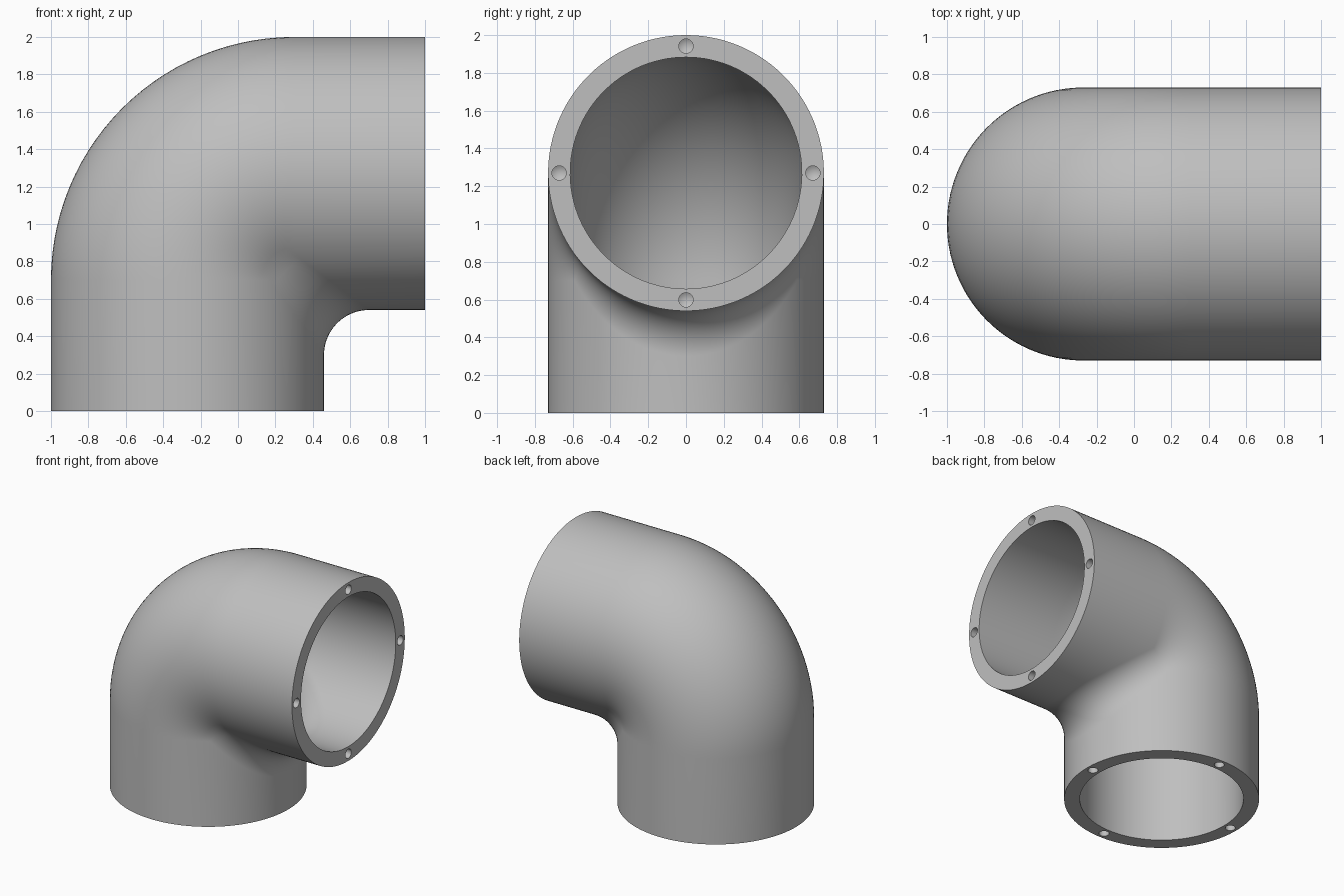
import bpy, bmesh
from math import pi, sin, cos, acos, radians
from mathutils import Vector, Matrix

cube = bpy.data.objects.get("Cube")
if cube:
    bpy.data.objects.remove(cube)

OUTER, INNER = 0.73, 0.613        # pipe radii
AXIS_X, AXIS_Z = -0.27, 1.27      # vertical and horizontal pipe axes
BEND = 0.57                       # centreline bend radius
PIVOT = Vector((AXIS_X + BEND, 0, AXIS_Z - BEND))
FILLET_PATH = 0.97                # pipe radius plus fillet radius in the crook
STEPS = 28

# Angles around the section, 0 at the crook, with a column where fillet meets bend
seam = acos(BEND / FILLET_PATH)
half = [seam * i / 20 for i in range(21)]
half += [seam + (pi - seam) * i / 40 for i in range(1, 41)]
angles = half + [2 * pi - a for a in reversed(half[1:-1])]


def bend_point(r, phi, t):
    """Point on the elbow surface of radius r; t runs from lower to upper pipe."""
    c, s = cos(phi), sin(phi)
    if c < cos(seam) - 1e-6:
        # plain swept bend
        a = t * pi / 2
        rho = BEND - r * c
        return PIVOT + Vector((-rho * cos(a), r * s, rho * sin(a)))
    # rolling-ball fillet between the two straight pipes
    centre = Vector((AXIS_X + FILLET_PATH * c, FILLET_PATH * s, AXIS_Z - FILLET_PATH * c))
    w = acos(s * s)
    n = (Vector((c, s, 0)) * sin((1 - t) * w) + Vector((0, s, -c)) * sin(t * w)) / sin(w)
    return centre - n * (FILLET_PATH - r)


def pipe_rings(r):
    rings = [[Vector((AXIS_X + r * cos(a), r * sin(a), 0)) for a in angles]]
    rings += [[bend_point(r, a, k / STEPS) for a in angles] for k in range(STEPS + 1)]
    rings.append([Vector((1, r * sin(a), AXIS_Z - r * cos(a))) for a in angles])
    return rings


def finish(bm, name):
    bmesh.ops.recalc_face_normals(bm, faces=bm.faces)
    mesh = bpy.data.meshes.new(name)
    bm.to_mesh(mesh)
    bm.free()
    obj = bpy.data.objects.new(name, mesh)
    bpy.context.collection.objects.link(obj)
    return obj


# Hollow elbow: outer skin out, inner skin back, closed by the end rims
bm = bmesh.new()
rings = pipe_rings(OUTER) + pipe_rings(INNER)[::-1]
verts = [[bm.verts.new(p) for p in ring] for ring in rings]
n = len(angles)
for i, ring in enumerate(verts):
    after = verts[(i + 1) % len(verts)]
    for j in range(n):
        k = (j + 1) % n
        bm.faces.new((ring[j], ring[k], after[k], after[j]))
elbow = finish(bm, "pipe_elbow")

# Material
grey = bpy.data.materials.new("light_grey")
grey.use_nodes = True
colour = (0.52, 0.52, 0.52, 1)
grey.diffuse_color = colour
grey.node_tree.nodes["Principled BSDF"].inputs["Base Color"].default_value = colour
elbow.data.materials.append(grey)

# Drilled screw holes with pointed bottoms, four in each rim
HOLE_R, DEPTH, TIP = 0.038, 0.12, 0.022
bm = bmesh.new()


def drill(matrix):
    profile = [[bm.verts.new(matrix @ Vector((HOLE_R * cos(a), HOLE_R * sin(a), z)))
                for a in (2 * pi * i / 24 for i in range(24))] for z in (-0.05, DEPTH)]
    tip = bm.verts.new(matrix @ Vector((0, 0, DEPTH + TIP)))
    bm.faces.new(profile[0])
    for i in range(24):
        j = (i + 1) % 24
        bm.faces.new((profile[0][i], profile[0][j], profile[1][j], profile[1][i]))
        bm.faces.new((profile[1][i], profile[1][j], tip))


mid = (OUTER + INNER) / 2
for q in range(4):
    u, v = mid * cos(q * pi / 2), mid * sin(q * pi / 2)
    drill(Matrix.Translation((AXIS_X + u, v, 0)))
    drill(Matrix.Translation((1, v, AXIS_Z + u)) @ Matrix.Rotation(-pi / 2, 4, 'Y'))
cutter = finish(bm, "hole_cutter")
cutter.hide_render = True

bpy.ops.object.select_all(action='DESELECT')
elbow.select_set(True)
bpy.context.view_layer.objects.active = elbow
cut = elbow.modifiers.new("screw_holes", 'BOOLEAN')
cut.operation = 'DIFFERENCE'
cut.solver = 'EXACT'
cut.object = cutter
bpy.ops.object.modifier_apply(modifier=cut.name)
bpy.data.objects.remove(cutter)

bpy.ops.object.shade_smooth_by_angle(angle=radians(35))
